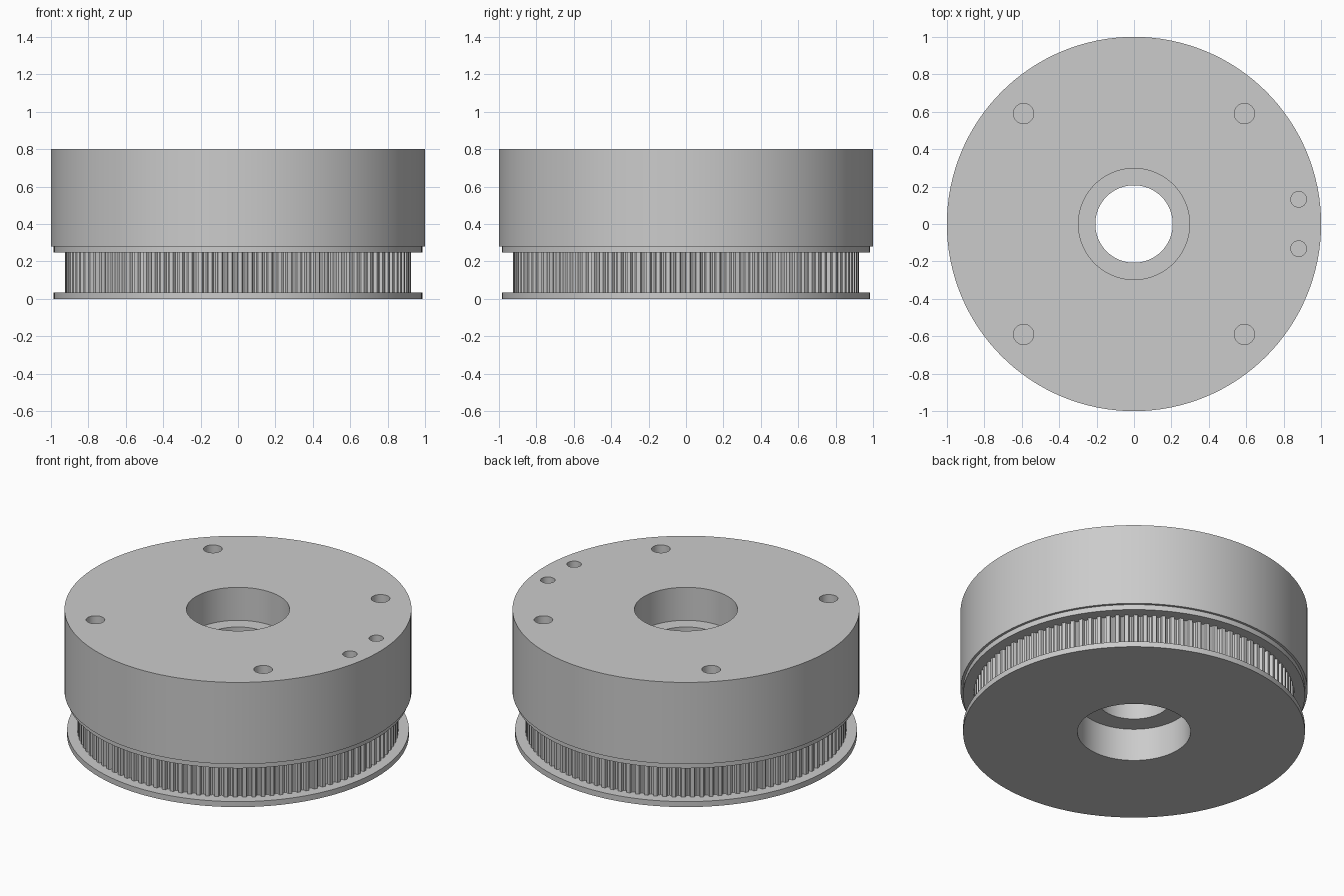
import bpy, bmesh
from math import cos, sin, pi, radians
from mathutils import Matrix

cube = bpy.data.objects.get("Cube")
if cube:
    bpy.data.objects.remove(cube)

BORE = 0.207          # through hole
LOWER_BORE = 0.326    # counterbore from below
UPPER_BORE = 0.297    # counterbore from above
FLANGE = 0.985
TEETH = 108

grey = bpy.data.materials.new("plain grey")
grey.use_nodes = True
grey.diffuse_color = (0.6, 0.6, 0.6, 1)
grey.node_tree.nodes["Principled BSDF"].inputs["Base Color"].default_value = (0.6, 0.6, 0.6, 1)


def finish(name, bm):
    bmesh.ops.recalc_face_normals(bm, faces=bm.faces)
    mesh = bpy.data.meshes.new(name)
    bm.to_mesh(mesh)
    bm.free()
    obj = bpy.data.objects.new(name, mesh)
    bpy.context.collection.objects.link(obj)
    mesh.materials.append(grey)
    return obj


def smooth(obj):
    bpy.ops.object.select_all(action='DESELECT')
    obj.select_set(True)
    bpy.context.view_layer.objects.active = obj
    bpy.ops.object.shade_smooth_by_angle(angle=radians(25))


def ring_solid(name, sections):
    """Join a closed loop of (angle, profile) sections into a solid ring."""
    bm = bmesh.new()
    loops = [[bm.verts.new((r * cos(a), r * sin(a), z)) for r, z in profile]
             for a, profile in sections]
    for i, loop in enumerate(loops):
        before = loops[i - 1]
        for j in range(len(loop)):
            bm.faces.new((before[j - 1], loop[j - 1], loop[j], before[j]))
    return finish(name, bm)


def lathe(name, profile, steps=128):
    return ring_solid(name, [(2 * pi * i / steps, profile) for i in range(steps)])


def box_profile(inner, outer, low, high):
    return [(inner, low), (outer, low), (outer, high), (inner, high)]


# Main drum with a stepped bore
drum = lathe("drum_body", [(BORE, 0.28), (1, 0.28), (1, 0.8), (UPPER_BORE, 0.8),
                           (UPPER_BORE, 0.59), (BORE, 0.59)])

# Blind screw holes: four large ones and a small pair near the rim
holes = [(x, y, 0.054) for x in (-0.59, 0.59) for y in (-0.59, 0.59)]
holes += [(0.88, y, 0.042) for y in (-0.132, 0.132)]
bm = bmesh.new()
for x, y, r in holes:
    bmesh.ops.create_cone(bm, cap_ends=True, segments=32, radius1=r, radius2=r,
                          depth=0.6, matrix=Matrix.Translation((x, y, 0.8)))
cutter = finish("screw_hole_cutter", bm)
cutter.hide_render = True
cut = drum.modifiers.new("screw holes", 'BOOLEAN')
cut.operation = 'DIFFERENCE'
cut.solver = 'EXACT'
cut.object = cutter
bpy.context.view_layer.objects.active = drum
bpy.ops.object.modifier_apply(modifier=cut.name)
bpy.data.objects.remove(cutter)
smooth(drum)

# Belt flanges and the inner ledge of the pulley
smooth(lathe("lower_flange", box_profile(LOWER_BORE, FLANGE, 0, 0.035)))
smooth(lathe("upper_flange", box_profile(BORE, FLANGE, 0.247, 0.28)))
smooth(lathe("bore_ledge", box_profile(BORE, LOWER_BORE, 0.207, 0.247)))

# Toothed belt band: each tooth is a flat land followed by a groove
tooth = [(0.0, 0.925), (0.4, 0.925), (0.5, 0.907), (0.7, 0.902), (0.9, 0.907)]
sections = [(2 * pi * (i + part) / TEETH, box_profile(LOWER_BORE, r, 0.035, 0.247))
            for i in range(TEETH) for part, r in tooth]
smooth(ring_solid("toothed_band", sections))
